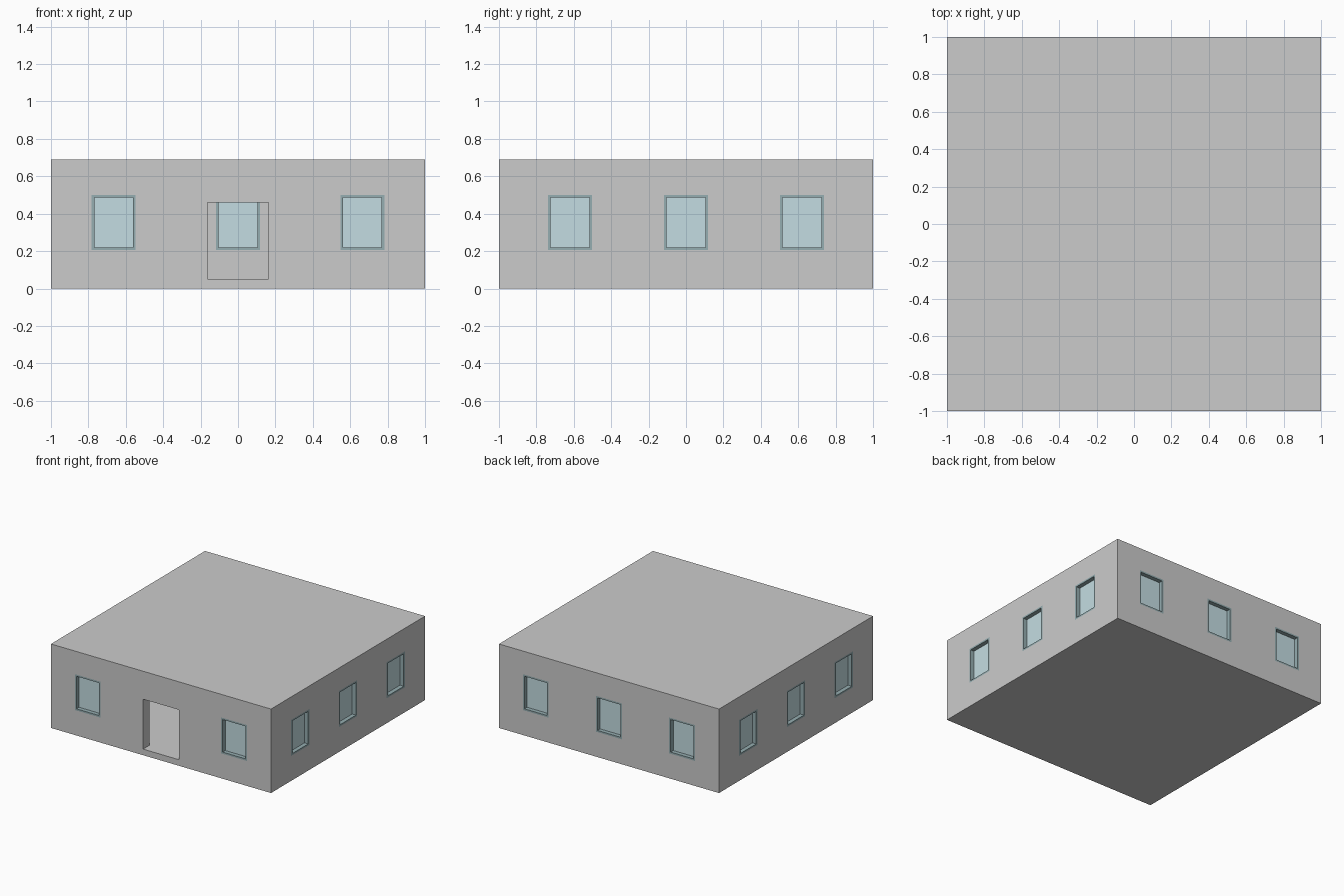
import bpy
from math import pi
from mathutils import Matrix, Vector

if "Cube" in bpy.data.objects:
    bpy.data.objects.remove(bpy.data.objects["Cube"])

H, WALL, FLOOR = 0.69, 0.08, 0.05
WIN_W, WIN_H, WIN_Z = 0.235, 0.295, 0.3525
BAR = 0.014


def material(name, color):
    m = bpy.data.materials.new(name)
    m.diffuse_color = color
    m.use_nodes = True
    m.node_tree.nodes["Principled BSDF"].inputs["Base Color"].default_value = m.diffuse_color
    return m


def box(name, size, center, mat=None, turn=0.0):
    # Axis-aligned box, optionally turned about the building's centre line
    bpy.ops.mesh.primitive_cube_add(size=1)
    ob = bpy.context.object
    ob.name = name
    ob.data.transform(Matrix.Rotation(turn, 4, 'Z')
                      @ Matrix.Translation(Vector(center))
                      @ Matrix.Diagonal((*size, 1)))
    if mat:
        ob.data.materials.append(mat)
    return ob


def cut(target, cutter):
    mod = target.modifiers.new(cutter.name, 'BOOLEAN')
    mod.operation = 'DIFFERENCE'
    mod.solver = 'EXACT'
    mod.object = cutter
    bpy.context.view_layer.objects.active = target
    bpy.ops.object.modifier_apply(modifier=mod.name)
    bpy.data.objects.remove(cutter)


frame_mat = material("window_frame", (0.30, 0.42, 0.44, 1))
glass_mat = material("window_glass", (0.55, 0.72, 0.76, 1))

# Hollow shell with floor slab and roof
shell = box("building_shell", (2, 2, H), (0, 0, H / 2))
cut(shell, box("room_cutter", (2 - 2 * WALL, 2 - 2 * WALL, H - 2 * FLOOR), (0, 0, H / 2)))

# Front doorway, opening at floor level
cut(shell, box("door_cutter", (0.325, 0.2, 0.41), (0, -1, FLOOR + 0.205)))


def window(side, x, turn):
    # Opening, four frame bars and a recessed pane
    y = -1 + WALL / 2
    cut(shell, box("window_cutter", (WIN_W, 0.2, WIN_H), (x, -1, WIN_Z), turn=turn))
    for s, label in ((-1, "a"), (1, "b")):
        box(f"{side}_frame_post_{label}", (BAR, WALL, WIN_H),
            (x + s * (WIN_W - BAR) / 2, y, WIN_Z), frame_mat, turn)
        box(f"{side}_frame_rail_{label}", (WIN_W - 2 * BAR, WALL, BAR),
            (x, y, WIN_Z + s * (WIN_H - BAR) / 2), frame_mat, turn)
    box(f"{side}_window_glass", (WIN_W - 2 * BAR, 0.012, WIN_H - 2 * BAR),
        (x, y, WIN_Z), glass_mat, turn)


# Windows: two beside the door, three on every other wall
for side, turn, places in (("front", 0, (-0.665, 0.665)),
                           ("right", pi / 2, (-0.62, 0, 0.62)),
                           ("back", pi, (-0.665, 0, 0.665)),
                           ("left", -pi / 2, (-0.62, 0, 0.62))):
    for x in places:
        window(side, x, turn)
